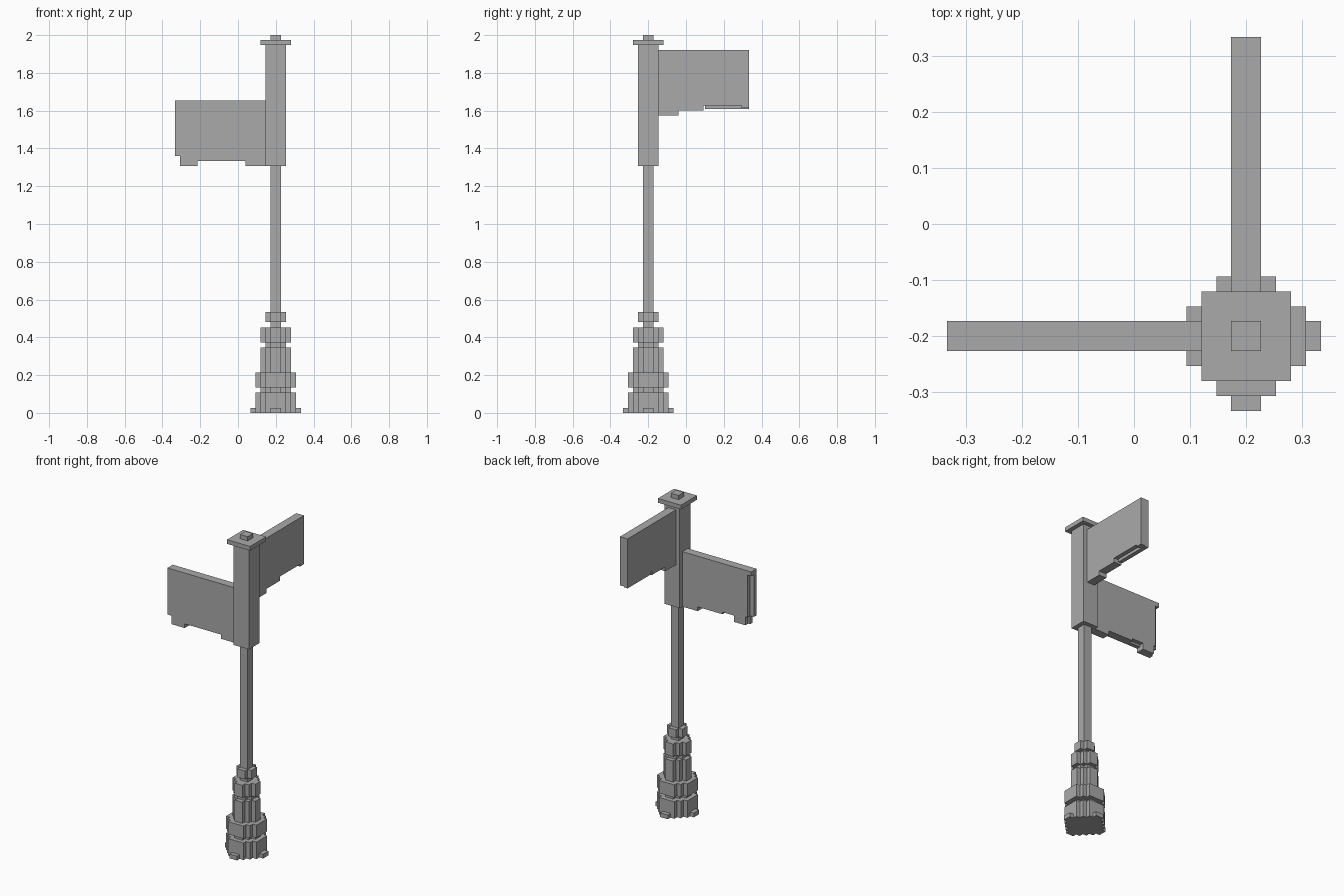
import bpy, bmesh
from mathutils import Vector

cube = bpy.data.objects.get("Cube")
if cube:
    bpy.data.objects.remove(cube, do_unlink=True)

U = 2 / 75                          # block size of the model
AXIS = Vector((0.2, -0.2, 0))       # centre of the post

grey = bpy.data.materials.new("iron_grey")
grey.use_nodes = True
COLOUR = (0.4, 0.4, 0.4, 1)
grey.diffuse_color = COLOUR
grey.node_tree.nodes["Principled BSDF"].inputs["Base Color"].default_value = COLOUR


def prism(bm, start, offset):
    """Extrude a closed outline of block coordinates along an offset."""
    verts = [bm.verts.new(AXIS + Vector(p) * U) for p in start]
    face = bm.faces.new(verts)
    moved = bmesh.ops.extrude_face_region(bm, geom=[face], use_keep_orig=True)["geom"]
    tops = [v for v in moved if isinstance(v, bmesh.types.BMVert)]
    bmesh.ops.translate(bm, verts=tops, vec=Vector(offset) * U)


def finish(bm, name):
    bmesh.ops.recalc_face_normals(bm, faces=bm.faces)
    mesh = bpy.data.meshes.new(name)
    bm.to_mesh(mesh)
    bm.free()
    mesh.materials.append(grey)
    ob = bpy.data.objects.new(name, mesh)
    bpy.context.collection.objects.link(ob)
    return ob


def stepped_outline(reach, flat):
    """Round-ish outline whose corners are cut in one-block steps."""
    quarter = []
    for i in range(reach - flat + 1):
        quarter.append((reach - i, flat + i))
        if i < reach - flat:
            quarter.append((reach - i - 1, flat + i))
    points = []
    for _ in range(4):
        points += quarter
        quarter = [(-y, x) for x, y in quarter]
    return points


def tier(name, reach, flat, low, high):
    bm = bmesh.new()
    prism(bm, [(x, y, low) for x, y in stepped_outline(reach, flat)], (0, 0, high - low))
    return finish(bm, name)


# Post, from the foot to the finial: name, reach, flat, bottom, top
for spec in (
    ("foot_plate", 5, 1, 0, 1),
    ("base_drum", 4, 2, 1, 4),
    ("base_neck", 3, 1, 4, 5),
    ("base_ring", 4, 2, 5, 8),
    ("lower_column", 3, 1, 8, 13),
    ("column_neck", 2, 1, 13, 14),
    ("upper_ring", 3, 1, 14, 17),
    ("collar", 2, 1, 18, 20),
    ("pole", 1, 1, 17, 49),
    ("sign_sleeve", 2, 2, 49, 73),
    ("cap_plate", 3, 3, 73, 74),
    ("finial", 1, 1, 74, 75),
):
    tier(*spec)

# Sign toward the right: (distance from post, height) outlines of each half
right_front = [(2, 49), (2, 62), (20, 62), (20, 51), (19, 51), (19, 49),
               (15.5, 49), (15.5, 50), (6, 50), (6, 49)]
right_back = [(2, 49), (2, 62), (20, 62), (20, 61), (19, 61), (19, 51), (18.5, 51),
              (18.5, 49), (15.5, 49), (15.5, 50.5), (12.5, 50.5), (12.5, 50),
              (6, 50), (6, 49)]
for name, outline, side in (("right_sign_front", right_front, -1),
                            ("right_sign_back", right_back, 1)):
    bm = bmesh.new()
    prism(bm, [(-a, 0, z) for a, z in outline], (0, side, 0))
    finish(bm, name)

# Sign toward the back
back_inner = [(2, 59), (2, 72), (20, 72), (20, 60.3), (11.3, 60.3), (11.3, 61),
              (11, 61), (11, 60), (6, 60), (6, 59)]
back_outer = [(2, 59), (2, 72), (20, 72), (20, 60.5), (18.5, 60.5), (18.5, 61),
              (11, 61), (11, 60), (6, 60), (6, 59)]
for name, outline, side in (("back_sign_inner", back_inner, -1),
                            ("back_sign_outer", back_outer, 1)):
    bm = bmesh.new()
    prism(bm, [(0, a, z) for a, z in outline], (side, 0, 0))
    finish(bm, name)
